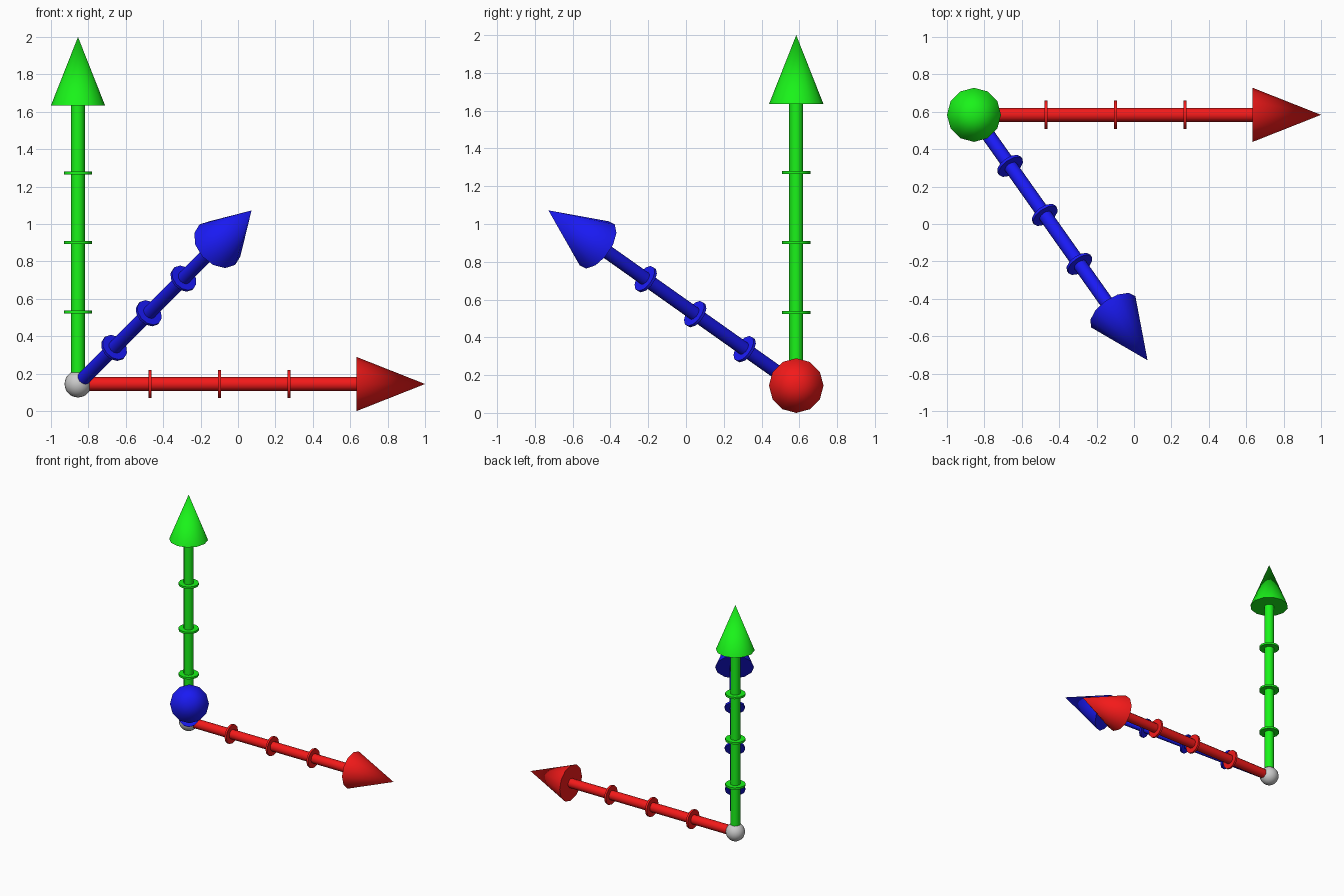
import bpy
import math
from mathutils import Vector

if "Cube" in bpy.data.objects:
    bpy.data.objects.remove(bpy.data.objects["Cube"])

ORIGIN = Vector((-0.8555, 0.5836, 0.1445))
LENGTH = 1.8555
HEAD_START = 1.49
SIDES = 12


def material(name, color):
    mat = bpy.data.materials.new(name)
    mat.diffuse_color = (*color, 1)
    mat.use_nodes = True
    mat.node_tree.nodes["Principled BSDF"].inputs["Base Color"].default_value = mat.diffuse_color
    return mat


def finish(obj, name, mat=None):
    obj.name = name
    if mat:
        obj.data.materials.append(mat)
    bpy.ops.object.shade_smooth_by_angle(angle=math.radians(35))


def frustum(name, direction, start, end, r1, r2, mat):
    """Round part lying along an axis, from start to end distance."""
    bpy.ops.mesh.primitive_cone_add(
        vertices=SIDES, radius1=r1, radius2=r2, depth=end - start,
        location=ORIGIN + direction * (start + end) / 2,
        rotation=direction.to_track_quat('Z', 'Y').to_euler())
    finish(bpy.context.object, name, mat)


def arrow(name, direction, color):
    d = Vector(direction).normalized()
    mat = material(name, color)
    frustum(name + "_shaft", d, 0, HEAD_START, 0.037, 0.037, mat)
    frustum(name + "_head", d, HEAD_START, LENGTH, 0.1445, 0, mat)
    # Thin disc marks along the shaft
    for i in range(3):
        t = 0.386 + 0.3705 * i
        frustum(f"{name}_tick_{i + 1}", d, t - 0.008, t + 0.008, 0.076, 0.076, mat)


# Three coloured axis arrows
arrow("red_axis", (1, 0, 0), (0.9, 0.01, 0.01))
arrow("green_axis", (0, 0, 1), (0.01, 0.9, 0.01))
arrow("blue_axis", (0.5, -math.sqrt(0.5), 0.5), (0.01, 0.01, 0.9))

# Grey ball at the shared origin
bpy.ops.mesh.primitive_uv_sphere_add(segments=20, ring_count=12, radius=0.072, location=ORIGIN)
finish(bpy.context.object, "origin_ball")
